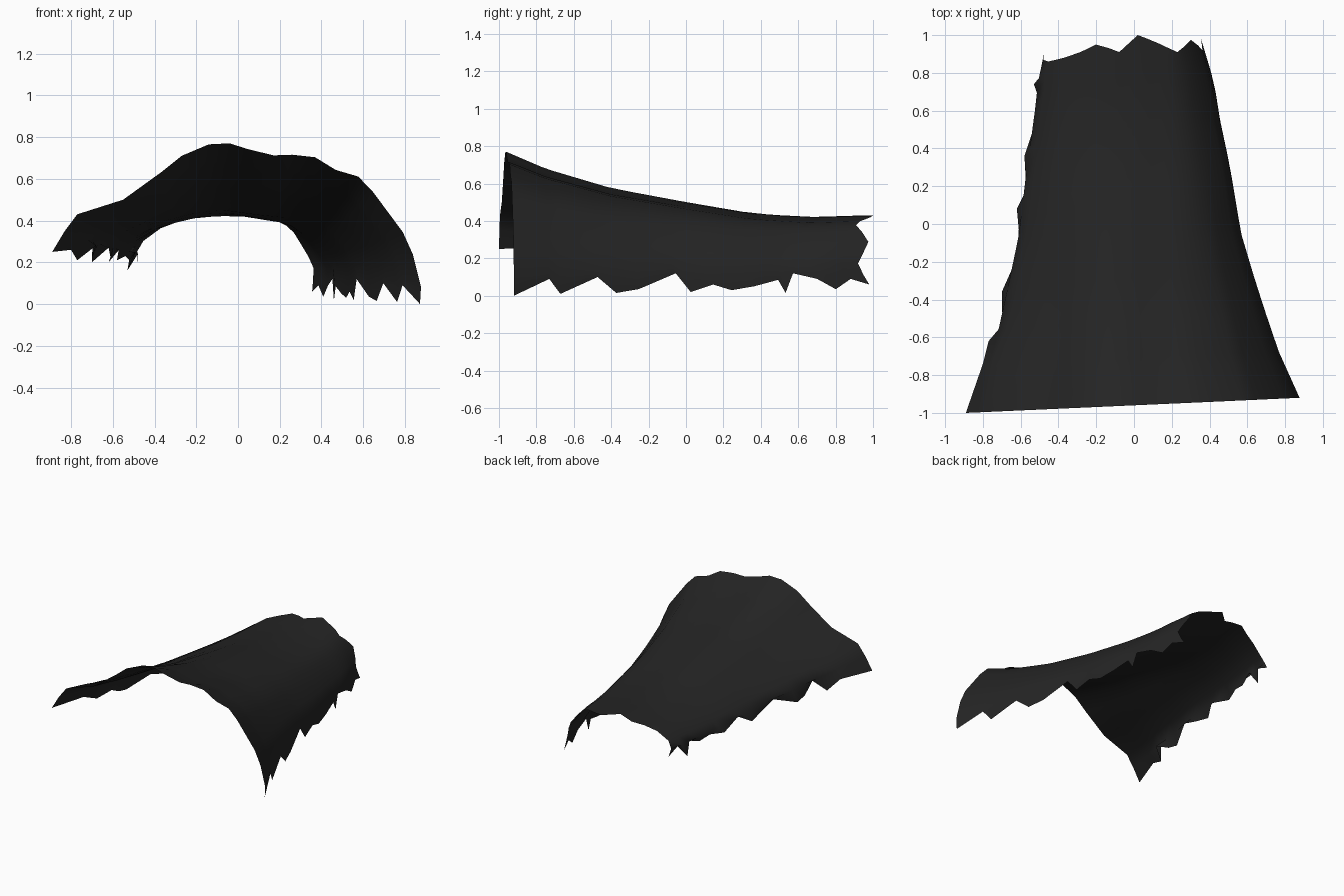
import bpy, bmesh

# Cross-sections of the draped sheet (x, z), left hem to right hem
FRONT = [(-.89, .25), (-.83, .35), (-.77, .43), (-.55, .50), (-.37, .63), (-.27, .71),
         (-.14, .765), (-.04, .77), (.04, .745), (.17, .715), (.26, .72), (.37, .71),
         (.47, .65), (.58, .62), (.65, .55), (.80, .35), (.85, .24), (.89, .08), (.885, 0)]
BACK = [(-.49, .21), (-.46, .25), (-.43, .30), (-.36, .36), (-.28, .39), (-.20, .41),
        (-.13, .418), (-.08, .42), (.02, .418), (.06, .41), (.12, .40), (.18, .39),
        (.22, .37), (.26, .335), (.30, .28), (.33, .22), (.345, .17), (.35, .11), (.355, .06)]
# Ragged back edge: y of each column
BACK_Y = [.90, .87, .86, .88, .91, .95, .93, .91, 1.0, .985, .96, .93, .91, .94, .975,
          .945, .92, .95, .98]
# Ragged right hem (y, z); its y values also set the rows of the sheet
RIGHT_HEM = [(-.93, .0), (-.74, .09), (-.68, .01), (-.48, .10), (-.38, .015), (-.26, .035),
             (-.06, .12), (.02, .02), (.14, .06), (.24, .03), (.36, .05), (.49, .085),
             (.53, .015), (.57, .12), (.70, .09), (.80, .035), (.88, .09), (.98, .06)]
# Ragged left hem (x, y, z)
LEFT_HEM = [(-.89, -1, .25), (-.80, -.74, .26), (-.77, -.62, .21), (-.68, -.57, .28),
            (-.70, -.45, .22), (-.70, -.36, .20), (-.62, -.18, .27), (-.61, -.03, .22),
            (-.62, .08, .20), (-.57, .18, .26), (-.58, .36, .21), (-.54, .48, .23),
            (-.53, .53, .22), (-.52, .58, .21), (-.49, .69, .25), (-.53, .74, .16),
            (-.48, .79, .24), (-.48, .90, .20)]
# How far width and height have moved from front to back section at each y
WIDTH = [(-.95, 0), (-.65, .25), (-.3, .46), (-.05, .60), (.3, .71), (.55, .81), (.75, .87), (.98, 1)]
HEIGHT = [(-.96, 0), (-.75, .26), (-.4, .557), (0, .77), (.35, .94), (.65, 1), (.98, .97)]


def lerp(a, b, t):
    return a + (b - a) * t


def sample(table, y):
    """Piecewise linear lookup, clamped at both ends."""
    if y <= table[0][0]:
        return table[0][1]
    for (y0, v0), (y1, v1) in zip(table, table[1:]):
        if y <= y1:
            return lerp(v0, v1, (y - y0) / (y1 - y0))
    return table[-1][1]


def sheet_point(row, col):
    if col == 0:
        return LEFT_HEM[row]
    (xf, zf), (xb, zb) = FRONT[col], BACK[col]
    y_row, z_hem = RIGHT_HEM[row]
    y = lerp(-.96 + .045 * xf, BACK_Y[col], (y_row + .93) / 1.91)
    x = lerp(xf, xb, sample(WIDTH, y))
    z = lerp(zf, zb, sample(HEIGHT, y))
    if col == len(FRONT) - 1:
        z = z_hem
    elif col == len(FRONT) - 2:
        z = max(z, z_hem + .03)
    return (x, y, z)


# Cloth sheet
bm = bmesh.new()
grid = [[bm.verts.new(sheet_point(r, c)) for c in range(len(FRONT))]
        for r in range(len(RIGHT_HEM))]
for r in range(len(grid) - 1):
    for c in range(len(FRONT) - 1):
        bm.faces.new((grid[r][c], grid[r][c + 1], grid[r + 1][c + 1], grid[r + 1][c])).smooth = True
bm.normal_update()
mesh = bpy.data.meshes.new("torn_cloth")
bm.to_mesh(mesh)
bm.free()

black = bpy.data.materials.new("black_cloth")
black.diffuse_color = (.018, .018, .018, 1)
mesh.materials.append(black)
cloth = bpy.data.objects.new("torn_cloth", mesh)
bpy.context.collection.objects.link(cloth)
